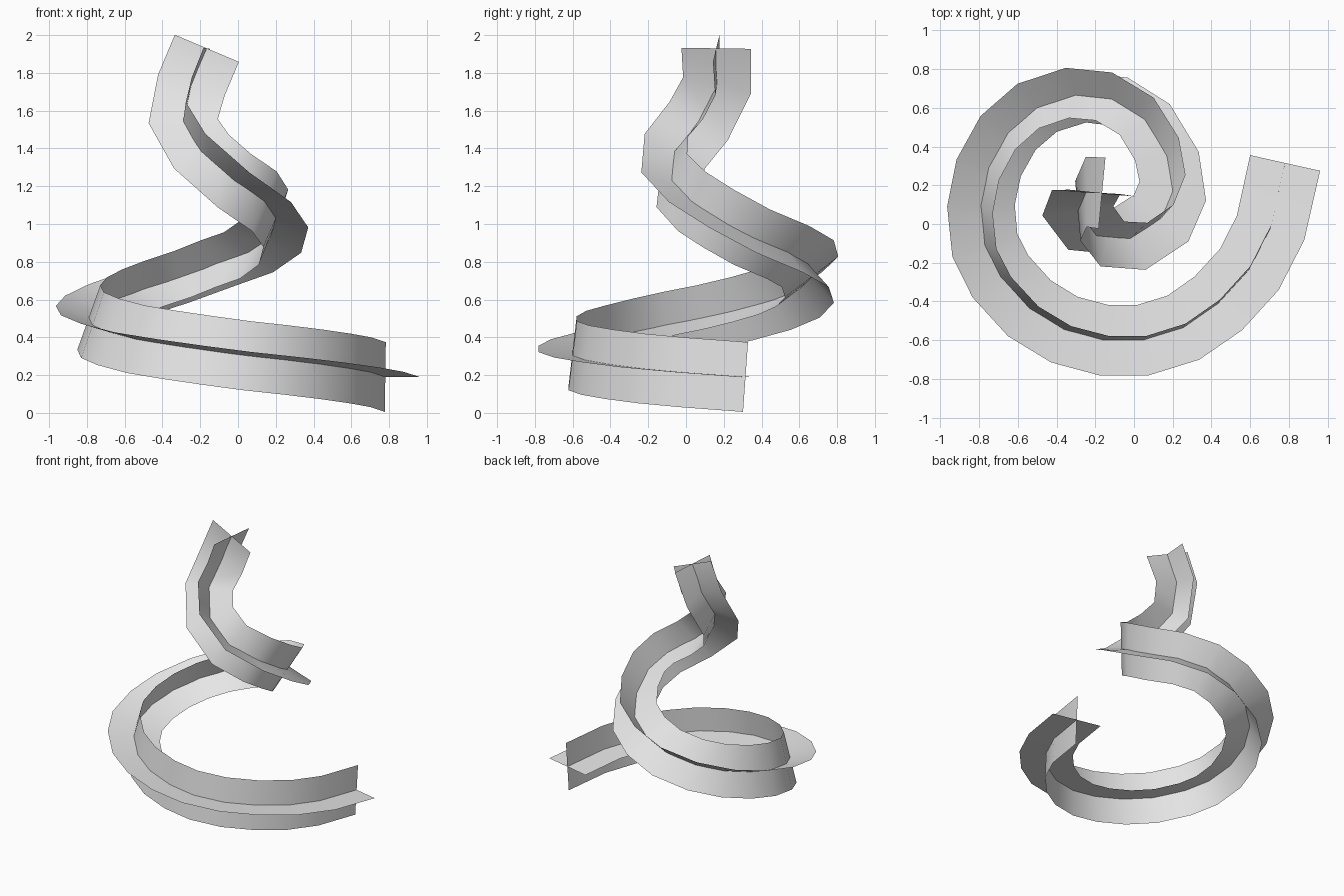
import bpy
import math
from mathutils import Vector, Quaternion

cube = bpy.data.objects.get("Cube")
if cube:
    bpy.data.objects.remove(cube, do_unlink=True)

HALF_WIDTH = 0.185

# Centre line of the rising, tightening spiral
PATH = [Vector(p) for p in (
    (.78, .315, .19), (.705, -.02, .215), (.595, -.235, .235), (.435, -.41, .258),
    (.255, -.535, .28), (.045, -.6, .303), (-.155, -.6, .33), (-.36, -.545, .36),
    (-.54, -.435, .39), (-.69, -.27, .43), (-.77, -.11, .465), (-.79, .095, .505),
    (-.75, .29, .55), (-.65, .47, .6), (-.5, .6, .655), (-.3, .665, .72),
    (-.115, .645, .79), (.055, .54, .85), (.17, .35, .93), (.2, .17, 1.03),
    (.14, .03, 1.12), (-.02, -.075, 1.23), (-.195, -.06, 1.385), (-.29, .067, 1.545),
    (-.247, .165, 1.735), (-.165, .16, 1.93))]
START_SIDE = Vector((.36, -.07, 0))
END_SIDE = Vector((.345, -.035, -.14))


def path_tangents(points):
    """Direction at every point, bisecting the two neighbouring segments."""
    steps = [(b - a).normalized() for a, b in zip(points, points[1:])]
    inner = [(a + b).normalized() for a, b in zip(steps, steps[1:])]
    return [steps[0]] + inner + [steps[-1]]


def path_sides(tangents):
    """Carry the starting side vector along the path with no added twist."""
    first = tangents[0]
    side = (START_SIDE - first * START_SIDE.dot(first)).normalized()
    sides = [side]
    for before, after in zip(tangents, tangents[1:]):
        side = before.rotation_difference(after) @ side
        side = (side - after * side.dot(after)).normalized()
        sides.append(side)

    # Ease the roll so the cross section meets the top end squarely
    last = tangents[-1]
    roll = math.atan2(last.dot(side.cross(END_SIDE)), side.dot(END_SIDE))
    quarter = math.pi / 2
    roll = (roll + quarter / 2) % quarter - quarter / 2
    count = len(tangents) - 1
    return [Quaternion(t, roll * (i / count) ** 2) @ s
            for i, (t, s) in enumerate(zip(tangents, sides))]


def make_ribbon(name, directions, material):
    """Smooth strip reaching equally to both sides of the centre line."""
    verts = []
    for point, direction in zip(PATH, directions):
        verts += [point - direction * HALF_WIDTH, point + direction * HALF_WIDTH]
    faces = [(i, i + 1, i + 3, i + 2) for i in range(0, len(verts) - 2, 2)]
    mesh = bpy.data.meshes.new(name)
    mesh.from_pydata(verts, [], faces)
    mesh.materials.append(material)
    for face in mesh.polygons:
        face.use_smooth = True
    mesh.update()
    ribbon = bpy.data.objects.new(name, mesh)
    bpy.context.collection.objects.link(ribbon)
    return ribbon


# Single plain grey
grey = bpy.data.materials.new("light_grey")
grey.use_nodes = True
colour = (.8, .8, .8, 1)
grey.diffuse_color = colour
shader = next(n for n in grey.node_tree.nodes if n.type == 'BSDF_PRINCIPLED')
shader.inputs["Base Color"].default_value = colour

# Two ribbons crossing at right angles along the same spiral
tangents = path_tangents(PATH)
sides = path_sides(tangents)
uprights = [s.cross(t) for s, t in zip(sides, tangents)]
make_ribbon("flat_spiral_ribbon", sides, grey)
make_ribbon("upright_spiral_ribbon", uprights, grey)
